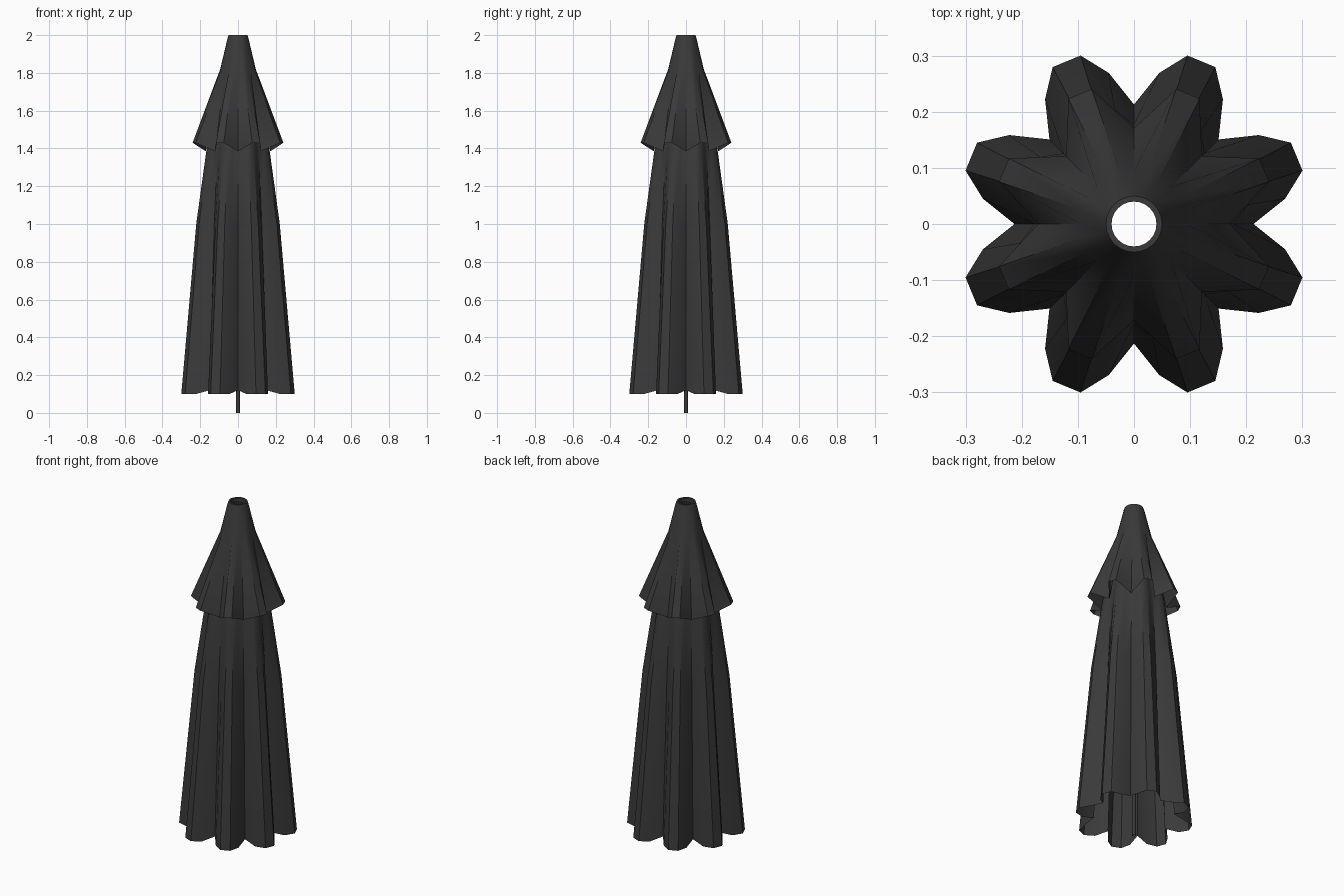
import bpy
import math

old = bpy.data.objects.get("Cube")
if old:
    bpy.data.objects.remove(old, do_unlink=True)

FOLDS = 8


def make_material(name, value):
    mat = bpy.data.materials.new(name)
    mat.use_nodes = True
    colour = (value, value, value, 1)
    mat.diffuse_color = colour
    bsdf = mat.node_tree.nodes["Principled BSDF"]
    bsdf.inputs["Base Color"].default_value = colour
    bsdf.inputs["Roughness"].default_value = 0.9
    return mat


cloth = make_material("charcoal cloth", 0.042)


def folded_cloth(name, rings, sharp):
    """Loft rings bottom to top; each ring lists one fold's (angle, radius, z) points."""
    verts, faces = [], []
    for ring in rings:
        for fold in range(FOLDS):
            for angle, radius, z in ring:
                a = math.radians(angle + 360 / FOLDS * fold)
                verts.append((radius * math.cos(a), radius * math.sin(a), z))
    n = FOLDS * len(rings[0])
    for r in range(len(rings) - 1):
        for i in range(n):
            j = (i + 1) % n
            faces.append((r * n + i, r * n + j, (r + 1) * n + j, (r + 1) * n + i))
    mesh = bpy.data.meshes.new(name)
    mesh.from_pydata(verts, [], faces)
    mesh.materials.append(cloth)
    obj = bpy.data.objects.new(name, mesh)
    bpy.context.collection.objects.link(obj)
    bpy.ops.object.select_all(action="DESELECT")
    obj.select_set(True)
    bpy.context.view_layer.objects.active = obj
    bpy.ops.object.shade_smooth_by_angle(angle=math.radians(sharp))
    return obj


# Long hanging canopy: a notch, two shoulders and two peaks per fold
def canopy_ring(z, notch, shoulder, peak, lift=0.0):
    return [(0, notch, z + lift), (9.5, shoulder, z), (17.6, peak, z),
            (27.4, peak, z), (35.5, shoulder, z)]


folded_cloth("canopy", [
    canopy_ring(0.10, 0.213, 0.273, 0.315, 0.02),
    canopy_ring(1.00, 0.178, 0.206, 0.232),
    canopy_ring(1.40, 0.155, 0.165, 0.174),
    canopy_ring(1.80, 0.085, 0.086, 0.087),
], 40)


# Upper cape flaring from a round collar into pointed folds
def collar_ring(z, radius):
    return [(0, radius, z), (15, radius, z), (30, radius, z)]


folded_cloth("top_cape", [
    [(0, 0.171, 1.385), (17.4, 0.252, 1.43), (27.6, 0.252, 1.43)],
    collar_ring(1.82, 0.094),
    collar_ring(1.985, 0.055),
    collar_ring(2.0, 0.050),
    collar_ring(2.0, 0.040),
    collar_ring(1.975, 0.040),
], 50)

# Thin open tube for the pole
bpy.ops.mesh.primitive_cylinder_add(vertices=12, radius=0.01, depth=1.8,
                                    end_fill_type="NOTHING", location=(0, 0, 0.9))
pole = bpy.context.object
pole.name = "pole"
pole.data.materials.append(cloth)
bpy.ops.object.shade_smooth_by_angle(angle=math.radians(40))
